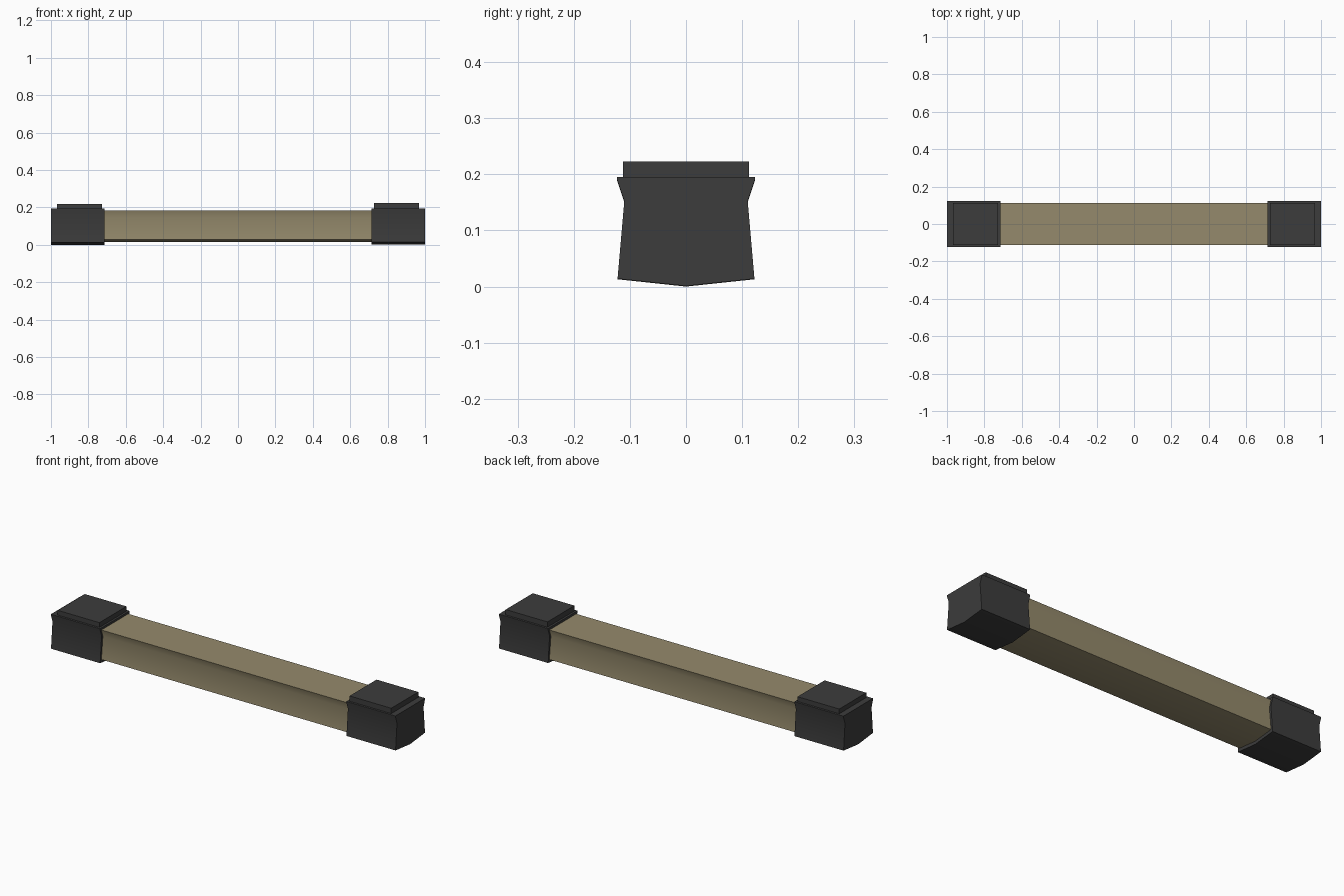
import bpy, math

if "Cube" in bpy.data.objects:
    bpy.data.objects.remove(bpy.data.objects["Cube"])


def material(name, col):
    m = bpy.data.materials.new(name)
    m.diffuse_color = (*col, 1)
    m.use_nodes = True
    m.node_tree.nodes["Principled BSDF"].inputs["Base Color"].default_value = m.diffuse_color
    return m


tan = material("tan", (0.30, 0.255, 0.15))
charcoal = material("charcoal", (0.045, 0.045, 0.045))


def extrude_x(name, half, x0, x1, mat):
    """Mirror a half profile (y, z) from the keel upwards and extrude it along x."""
    prof = half + [(-y, z) for y, z in reversed(half) if y > 0]
    n = len(prof)
    verts = [(x, y, z) for x in (x0, x1) for y, z in prof]
    faces = [(i, i + n, (i + 1) % n + n, (i + 1) % n) for i in range(n)]
    faces += [tuple(range(n)), tuple(reversed(range(n, 2 * n)))]
    faces = [tuple(reversed(f)) for f in faces]
    me = bpy.data.meshes.new(name)
    me.from_pydata(verts, [], faces)
    me.materials.append(mat)
    ob = bpy.data.objects.new(name, me)
    bpy.context.collection.objects.link(ob)
    bpy.ops.object.select_all(action='DESELECT')
    ob.select_set(True)
    bpy.context.view_layer.objects.active = ob
    # consistent outward normals
    bpy.ops.object.mode_set(mode='EDIT')
    bpy.ops.mesh.select_all(action='SELECT')
    bpy.ops.mesh.normals_make_consistent(inside=False)
    bpy.ops.object.mode_set(mode='OBJECT')
    bpy.ops.object.shade_smooth_by_angle(angle=math.radians(30))
    return ob


# long beam with a shallow keel and pinched sides
extrude_x("beam", [(0, 0.016), (0.111, 0.028), (0.099, 0.146), (0.111, 0.183)],
          -0.9, 0.9, tan)

# end caps, same section slightly larger, each with a raised top plate
cap = [(0, 0.001), (0.122, 0.014), (0.110, 0.152), (0.123, 0.191), (0.123, 0.195)]
for side, s, top in (("left", -1, 0.219), ("right", 1, 0.223)):
    a, b = sorted((s * 0.715, s * 1.0))
    extrude_x(side + "_end_cap", [(y, max(0, z - (0.001 if s < 0 else 0))) for y, z in cap],
              a, b, charcoal)
    a, b = sorted((s * 0.726, s * 0.968))
    extrude_x(side + "_top_plate", [(0.112, 0.18), (0.112, top)], a, b, charcoal)
